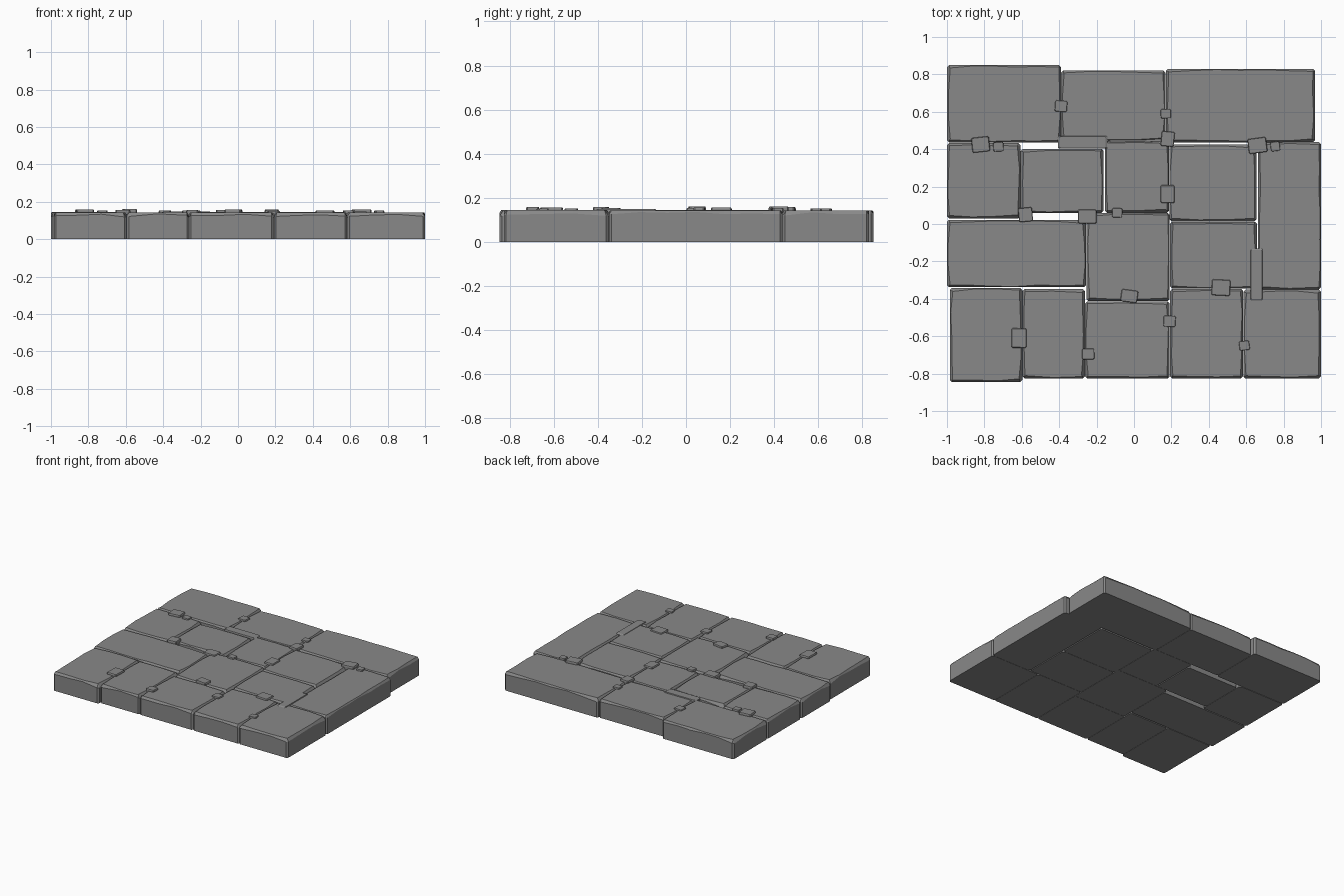
import bpy, bmesh, random
from math import radians
from mathutils import Vector, Matrix

if "Cube" in bpy.data.objects:
    bpy.data.objects.remove(bpy.data.objects["Cube"])

random.seed(7)

# Dark stone colour
dark = bpy.data.materials.new("dark_stone")
dark.diffuse_color = (0.25, 0.25, 0.25, 1)
dark.use_nodes = True
dark.node_tree.nodes["Principled BSDF"].inputs["Base Color"].default_value = dark.diffuse_color


def outline(x0, x1, y0, y1, cut, step):
    """Rectangle with chamfered corners and evenly split sides."""
    corners = [(x0 + cut, y0), (x1 - cut, y0), (x1, y0 + cut), (x1, y1 - cut),
               (x1 - cut, y1), (x0 + cut, y1), (x0, y1 - cut), (x0, y0 + cut)]
    pts = []
    for i, a in enumerate(corners):
        a, b = Vector(a), Vector(corners[(i + 1) % 8])
        n = max(1, round((b - a).length / step))
        pts += [a.lerp(b, k / n) for k in range(n)]
    return pts


def skin(name, rings, matrix=None):
    """Closed solid through a stack of rings."""
    bm = bmesh.new()
    loops = [[bm.verts.new(p) for p in ring] for ring in rings]
    n = len(loops[0])
    for lo, hi in zip(loops, loops[1:]):
        for i in range(n):
            j = (i + 1) % n
            bm.faces.new((lo[i], lo[j], hi[j], hi[i]))
    bm.faces.new(loops[0][::-1])
    bm.faces.new(loops[-1])
    if matrix:
        bm.transform(matrix)
    bmesh.ops.recalc_face_normals(bm, faces=bm.faces)
    me = bpy.data.meshes.new(name)
    bm.to_mesh(me)
    bm.free()
    me.materials.append(dark)
    ob = bpy.data.objects.new(name, me)
    bpy.context.collection.objects.link(ob)
    return ob


def stone(name, x0, x1, y0, y1):
    """Paving stone: straight sides, worn and chipped top edge."""
    h = random.uniform(0.142, 0.146)
    cx, cy = (x0 + x1) / 2, (y0 + y1) / 2
    base = outline(x0, x1, y0, y1, 0.011, 0.13)
    shoulder, top = [], []
    for p in base:
        wear = random.uniform(0.004, 0.012)
        near = abs(abs(p.x - cx) - (x1 - x0) / 2) + abs(abs(p.y - cy) - (y1 - y0) / 2)
        if near < 0.02:                      # corners are worn more
            wear += 0.006
        lx, ly = (x1 - x0) / 2 - wear, (y1 - y0) / 2 - wear
        shoulder.append((p.x, p.y, h - wear * 1.5))
        top.append((cx + max(-lx, min(lx, p.x - cx)),
                    cy + max(-ly, min(ly, p.y - cy)) * (1 - wear * 0.3), h))
    return skin(name, [[(p.x, p.y, 0) for p in base], shoulder, top])


def chip(name, x, y, w, d, top, turn):
    """Small bevelled block lying over a seam."""
    c = 0.006
    lo = outline(-w / 2, w / 2, -d / 2, d / 2, c, 9)
    hi = [p * 0.93 for p in lo]
    m = Matrix.Translation((x, y, 0)) @ Matrix.Rotation(radians(turn), 4, 'Z')
    return skin(name, [[(p.x, p.y, 0.115) for p in lo],
                       [(p.x, p.y, top - c) for p in lo],
                       [(p.x, p.y, top) for p in hi]], m)


# Paving stones, back row to front row
stones = [
    (-1.0, -0.391, 0.437, 0.85), (-0.389, 0.169, 0.447, 0.82), (0.171, 0.967, 0.437, 0.83),
    (-1.0, -0.608, 0.03, 0.433), (-0.606, -0.163, 0.06, 0.402), (-0.155, 0.187, 0.06, 0.445),
    (0.189, 0.655, 0.014, 0.424), (0.664, 1.0, -0.349, 0.438),
    (-1.0, -0.257, -0.338, 0.022), (-0.255, 0.191, -0.413, 0.058), (0.193, 0.657, -0.345, 0.012),
    (-0.985, -0.597, -0.845, -0.342), (-0.595, -0.263, -0.826, -0.348),
    (-0.261, 0.191, -0.826, -0.415), (0.193, 0.583, -0.826, -0.347), (0.585, 1.0, -0.826, -0.351),
]
for i, s in enumerate(stones):
    stone(f"paving_stone_{i + 1}", *s)

# Small blocks bridging the seams: x, y, width, depth
chips = [
    (-0.39, 0.63, 0.065, 0.06), (0.17, 0.59, 0.055, 0.05), (-0.82, 0.425, 0.095, 0.08),
    (-0.725, 0.413, 0.055, 0.05), (0.18, 0.455, 0.07, 0.08), (0.66, 0.42, 0.10, 0.08),
    (0.755, 0.415, 0.05, 0.05), (0.18, 0.16, 0.075, 0.095), (-0.58, 0.05, 0.075, 0.075),
    (-0.25, 0.04, 0.10, 0.075), (-0.09, 0.06, 0.055, 0.05), (0.465, -0.34, 0.10, 0.085),
    (-0.025, -0.385, 0.09, 0.065), (-0.615, -0.61, 0.08, 0.105), (0.19, -0.52, 0.065, 0.06),
    (-0.245, -0.695, 0.065, 0.06), (0.59, -0.65, 0.055, 0.05),
]
for i, c in enumerate(chips):
    chip(f"seam_block_{i + 1}", *c, random.uniform(0.152, 0.161), random.uniform(-8, 8))

# Long slivers filling wider seams
chip("seam_bar_back", -0.275, 0.437, 0.265, 0.066, 0.149, 0)
chip("seam_bar_right", 0.655, -0.27, 0.066, 0.28, 0.149, 0)
chip("seam_strip_centre", 0.02, 0.446, 0.32, 0.016, 0.136, 1)
